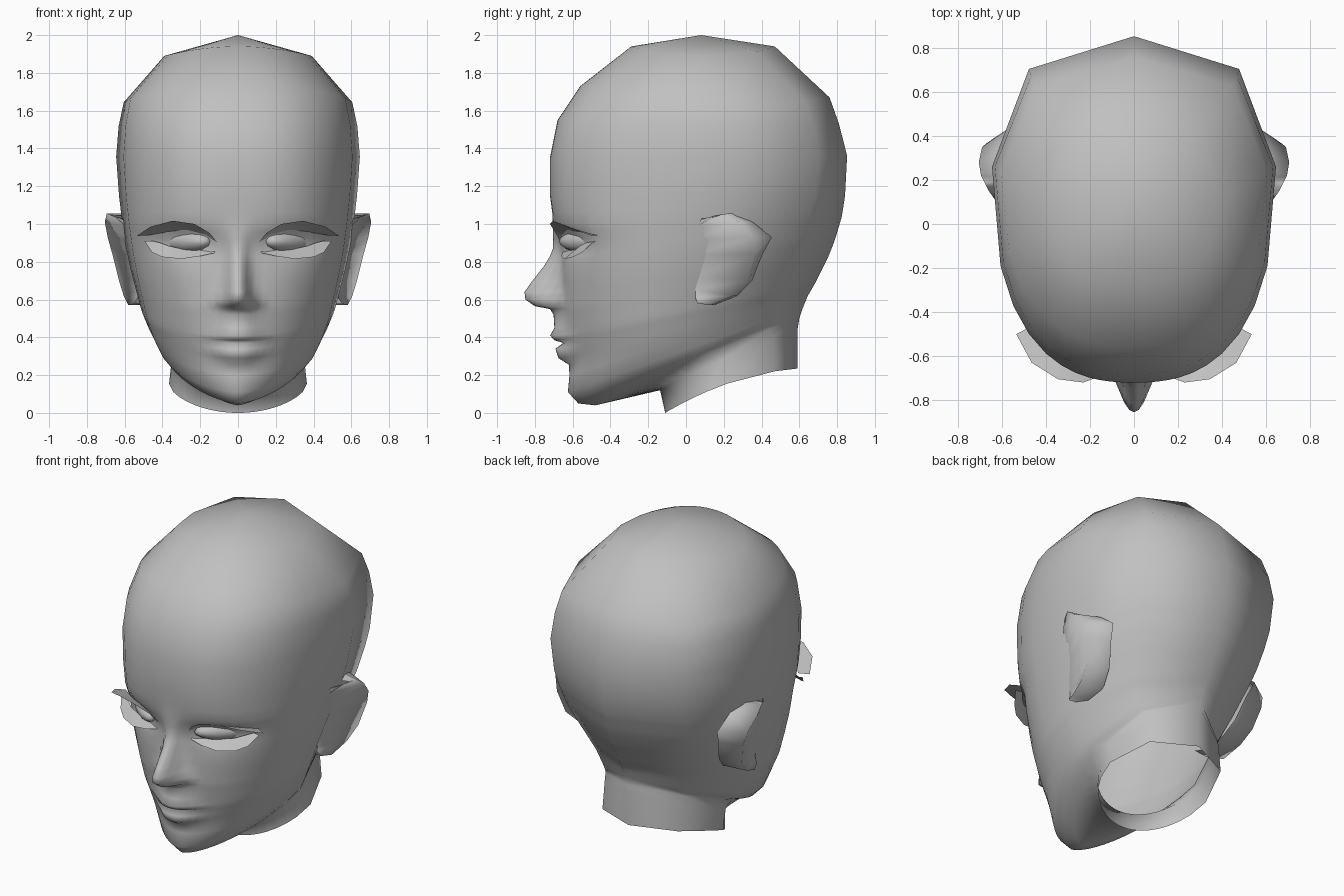
import bpy, bmesh, math

grey = bpy.data.materials.new("plain_grey")
grey.diffuse_color = (0.53, 0.53, 0.53, 1)


def make(name, verts, faces):
    """Smooth-shaded half part mirrored across x = 0."""
    me = bpy.data.meshes.new(name)
    me.from_pydata(verts, [], faces)
    bm = bmesh.new()
    bm.from_mesh(me)
    bmesh.ops.remove_doubles(bm, verts=bm.verts, dist=1e-5)
    bmesh.ops.recalc_face_normals(bm, faces=bm.faces)
    bm.to_mesh(me)
    bm.free()
    me.materials.append(grey)
    me.polygons.foreach_set("use_smooth", [True] * len(me.polygons))
    ob = bpy.data.objects.new(name, me)
    bpy.context.collection.objects.link(ob)
    m = ob.modifiers.new("mirror", 'MIRROR')
    m.merge_threshold = 0.0005
    return ob


def strips(rows):
    """Quads joining consecutive rows of equal length."""
    n = len(rows[0])
    verts = [p for r in rows for p in r]
    faces = [(i * n + j, i * n + j + 1, (i + 1) * n + j + 1, (i + 1) * n + j)
             for i in range(len(rows) - 1) for j in range(n - 1)]
    return verts, faces


# Tilted head rings: front z, front y, back z, back y, half width, widest y, front roundness
neck = [(0.0, -.11, .235, .59, .365, .22, 2.0),
        (.12, -.137, .44, .59, .35, .2, 2.0),
        (.04, -.48, .50, .60, .36, .12, 1.45)]
skull = [(.05, -.57, .53, .61, .39, .08, 1.55),
         (.11, -.62, .56, .62, .42, .05, 1.72),
         (.26, -.615, .62, .645, .47, .02, 1.87),
         (.40, -.64, .68, .68, .51, .01, 2.0),
         (.55, -.66, .75, .715, .54, .03, 2.1),
         (.70, -.66, .83, .755, .57, .06, 2.25),
         (.85, -.66, .92, .79, .595, .11, 2.4),
         (1.0, -.70, 1.04, .825, .615, .17, 2.5),
         (1.15, -.72, 1.15, .842, .63, .22, 2.5),
         (1.35, -.72, 1.36, .853, .645, .26, 2.5),
         (1.55, -.68, 1.53, .81, .632, .26, 2.5),
         (1.73, -.56, 1.67, .76, .605, .23, 2.4),
         (1.94, -.29, 1.94, .47, .39, .10, 2.2)]

# Face levels: z, protrusion of nose or lips, its half width
levels = [(.05, 0, .1), (.11, .005, .1), (.2, 0, .1), (.255, .005, .1), (.29, .055, .11),
          (.34, .062, .14), (.37, .015, .14), (.385, .06, .14), (.41, .078, .12),
          (.45, .05, .11), (.52, .045, .09), (.55, .06, .09), (.565, .14, .088),
          (.60, .19, .08), (.64, .195, .066), (.69, .16, .056), (.78, .09, .052),
          (.83, .06, .05), (.87, .04, .05), (.92, .025, .06), (.96, .015, .07),
          (1.0, .005, .08), (1.06, 0, .1), (1.15, 0, .1), (1.35, 0, .1), (1.55, 0, .1),
          (1.73, 0, .1), (1.94, 0, .1)]

front_cols = (0, .04, .08, .12, .17, .24, .32, .41, .51, .62, .74, .85, .94, 1)
back_cols = (.74, 0)


def lookup(z):
    for a, b in zip(skull, skull[1:]):
        if z <= b[0]:
            t = (z - a[0]) / (b[0] - a[0])
            return [p + (q - p) * t for p, q in zip(a, b)]
    return skull[-1]


def ring(row, d=0, sd=.1, lift=0):
    zf, yf, zb, yb, w, yc, n = row
    nb = 2 if lift else 1.85 + .5 * min(1, max(0, (zf - .3) / .9))
    crown = .05 if zf > 1.7 else .02 if zf > 1.5 else 0
    pts = []

    def height(f, y):
        s = (y - yf) / (yb - yf)
        return zf + (zb - zf) * s + lift * 4 * s * (1 - s) - crown * f * f

    for f in front_cols:
        x, y = w * f, yc + (yf - yc) * (1 - f ** n) ** (1 / n)
        z = height(f, y)
        y -= d * math.exp(-(x / sd) ** 2.6)
        # eye sockets
        y += .05 * math.exp(-((x - .28) / .13) ** 2 - ((z - .9) / .06) ** 2)
        pts.append((x, y, z))
    for f in back_cols:
        y = yc + (yb - yc) * (1 - f ** nb) ** (1 / nb)
        pts.append((w * f, y, height(f, y)))
    return pts


# Head and open neck
rows = [ring(r, lift=h) for r, h in zip(neck, (.045, .02, .02))]
rows += [ring(lookup(z), d, sd) for z, d, sd in levels]
rows.append([(0, .08, 2.0)] * len(rows[0]))
make("head", *strips(rows))

# Ears: flared rim, front sheet running into the cheek, back sheet sunk behind
rim = [(.61, .08, 1.0), (.66, .15, 1.045), (.695, .22, 1.055), (.705, .28, 1.01),
       (.69, .35, .93), (.665, .37, .84), (.63, .33, .70), (.605, .25, .62),
       (.58, .13, .57), (.55, .06, .58)]
root = [(x - .15, y + .02 + .1 * max(0, 1 - abs(z - .95) / .13), z) for x, y, z in rim]
cheek = [(.56 + .12 * (z - .83), .05, .83 + (z - .83) * .85) for x, y, z in rim]
make("ears", *strips([root, rim, cheek]))

# Eyeballs
vs = []
for i in range(9):
    a = math.pi * i / 8
    vs.append([(.288 + .145 * math.sin(a) * math.cos(b),
                -.52 - .095 * math.cos(a) + .12 * math.sin(a) * math.cos(b),
                .908 + .062 * math.sin(a) * math.sin(b))
               for b in (math.tau * j / 16 for j in range(17))])
make("eyeballs", *strips(vs))

# Eyelash plates
make("upper_lashes", *strips([
    [(.085, -.645, .873), (.15, -.69, .952), (.23, -.72, 1.0), (.345, -.705, 1.017), (.465, -.63, .985), (.535, -.50, .937)],
    [(.164, -.61, .878), (.2, -.60, .926), (.29, -.58, .952), (.36, -.56, .955), (.41, -.53, .952), (.476, -.47, .94)]]))
make("lower_lashes", *strips([
    [(.127, -.655, .846), (.2, -.66, .83), (.3, -.645, .815), (.4, -.60, .825), (.455, -.55, .85), (.495, -.49, .91)],
    [(.10, -.63, .878), (.2, -.60, .874), (.3, -.58, .868), (.37, -.56, .885), (.41, -.53, .90), (.45, -.48, .91)]]))
